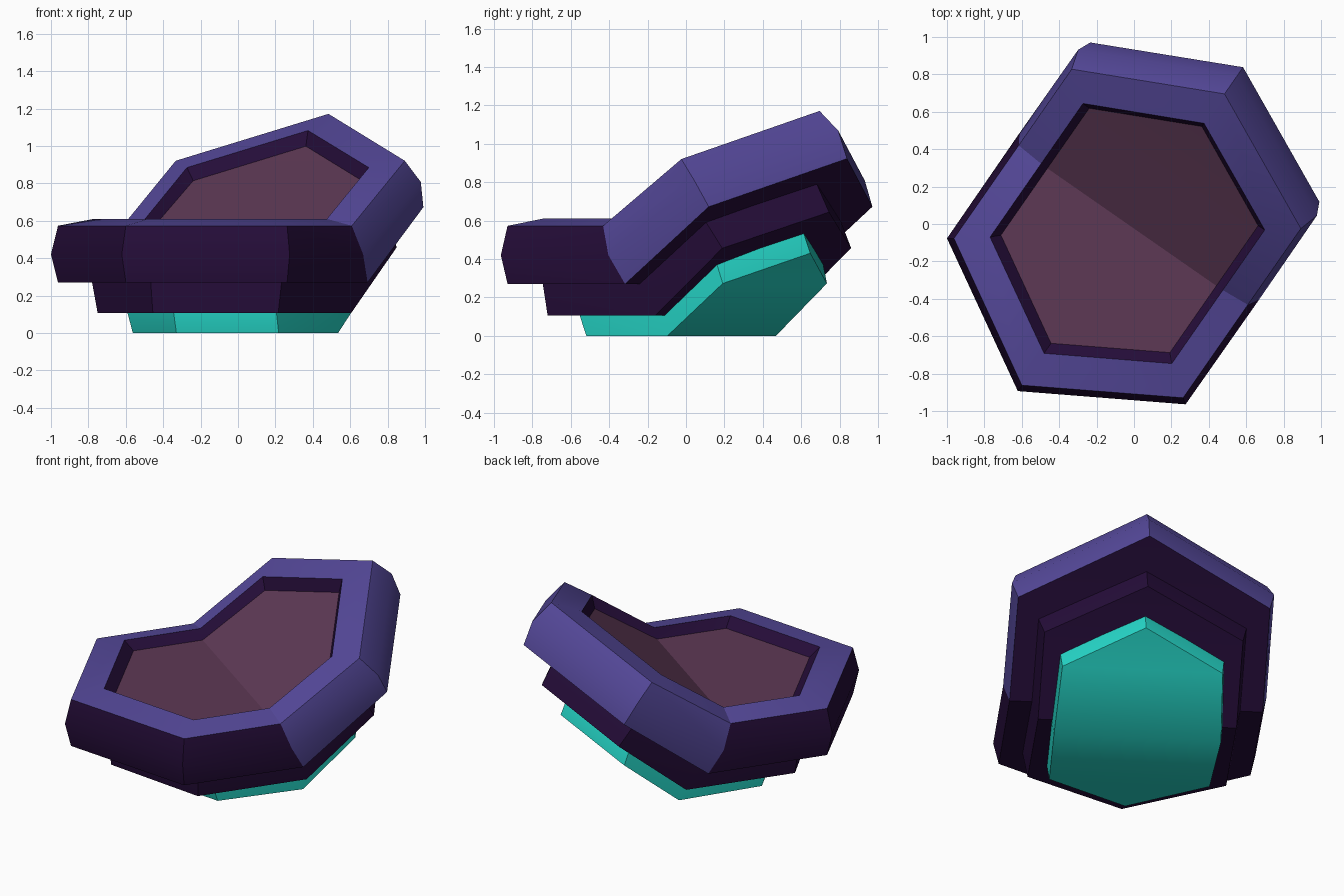
import bpy, bmesh, math

if "Cube" in bpy.data.objects:
    bpy.data.objects.remove(bpy.data.objects["Cube"])

# Folded hexagonal tray: t runs along the fold, n across it (bent up 35 degrees for n > 0)
TX, TY = 0.821, -0.571
NX, NY = 0.571, 0.821
HINGE_N, HINGE_Z = -0.007, 0.573
CO, SI = math.cos(math.radians(35)), math.sin(math.radians(35))


def material(name, rgb):
    m = bpy.data.materials.new(name)
    m.diffuse_color = (*rgb, 1)
    m.use_nodes = True
    m.node_tree.nodes["Principled BSDF"].inputs["Base Color"].default_value = m.diffuse_color
    return m


purple = material("purple", (0.090, 0.065, 0.320))
dark = material("dark plum", (0.019, 0.004, 0.042))
mauve = material("mauve", (0.110, 0.040, 0.090))
teal = material("teal", (0.019, 0.680, 0.580))


def place(t, n, z):
    return (t * TX + n * NX, t * TY + n * NY, z)


def ring(a, c, b, depth, fold_n, fold_t):
    """Eight points: hexagon (half width a, shoulder c, tip b) plus two fold points."""
    def flat(t, n):
        return place(t, HINGE_N - n, HINGE_Z - depth)

    def bent(t, n):
        return place(t, HINGE_N + n * CO + depth * SI, HINGE_Z + n * SI - depth * CO)

    def fold(t):
        return place(t, fold_n, HINGE_Z - depth)

    return [flat(0, b), flat(a, c), fold(fold_t), bent(a, c), bent(0, b),
            bent(-a, c), fold(-fold_t), flat(-a, c)]


def block(name, rings, mats, band_rule, caps, angle):
    """Loft the rings; each cap is split along the fold."""
    bm = bmesh.new()
    loops = [[bm.verts.new(p) for p in ring(*r)] for r in rings]
    for k in range(len(loops) - 1):
        for i in range(8):
            j = (i + 1) % 8
            f = bm.faces.new((loops[k][i], loops[k][j], loops[k + 1][j], loops[k + 1][i]))
            f.material_index = band_rule(k, 2 <= i <= 5)
    for loop, mi in zip((loops[0], loops[-1]), caps):
        for idx in ((0, 1, 2, 6, 7), (2, 3, 5, 6), (3, 4, 5)):
            bm.faces.new([loop[i] for i in idx]).material_index = mi
    bmesh.ops.recalc_face_normals(bm, faces=bm.faces)
    me = bpy.data.meshes.new(name)
    bm.to_mesh(me)
    bm.free()
    for m in mats:
        me.materials.append(m)
    ob = bpy.data.objects.new(name, me)
    bpy.context.collection.objects.link(ob)
    bpy.ops.object.select_all(action='DESELECT')
    ob.select_set(True)
    bpy.context.view_layer.objects.active = ob
    bpy.ops.object.shade_smooth_by_angle(angle=math.radians(angle))
    return ob


# Upper tray: floor, inner wall, sloped rim, bulged outer wall (purple only on the bent half)
def tray_rule(k, bent):
    if k == 0:
        return 1
    if k == 1:
        return 0
    return 0 if bent else 1


block("tray", [
    (0.55, 0.448, 0.77, 0.02, -0.020, 0.55),
    (0.592, 0.49, 0.835, -0.037, -0.019, 0.592),
    (0.746, 0.606, 1.043, 0.0, -0.007, 0.746),
    (0.777, 0.627, 1.081, 0.153, 0.050, 0.78),
    (0.746, 0.606, 1.043, 0.303, 0.135, 0.750),
], [purple, dark, mauve], tray_rule, (2, 1), 30)

# Middle step
block("middle_step", [
    (0.617, 0.472, 0.81, 0.26, 0.110, 0.617),
    (0.617, 0.472, 0.81, 0.303, 0.135, 0.617),
    (0.588, 0.462, 0.79, 0.466, 0.215, 0.588),
], [dark], lambda k, bent: 0, (0, 0), 30)

# Teal base
block("base", [
    (0.485, 0.33, 0.595, 0.42, 0.180, 0.505),
    (0.485, 0.33, 0.595, 0.466, 0.200, 0.505),
    (0.475, 0.295, 0.57, 0.573, 0.226, 0.495),
], [teal], lambda k, bent: 0, (0, 0), 45)
